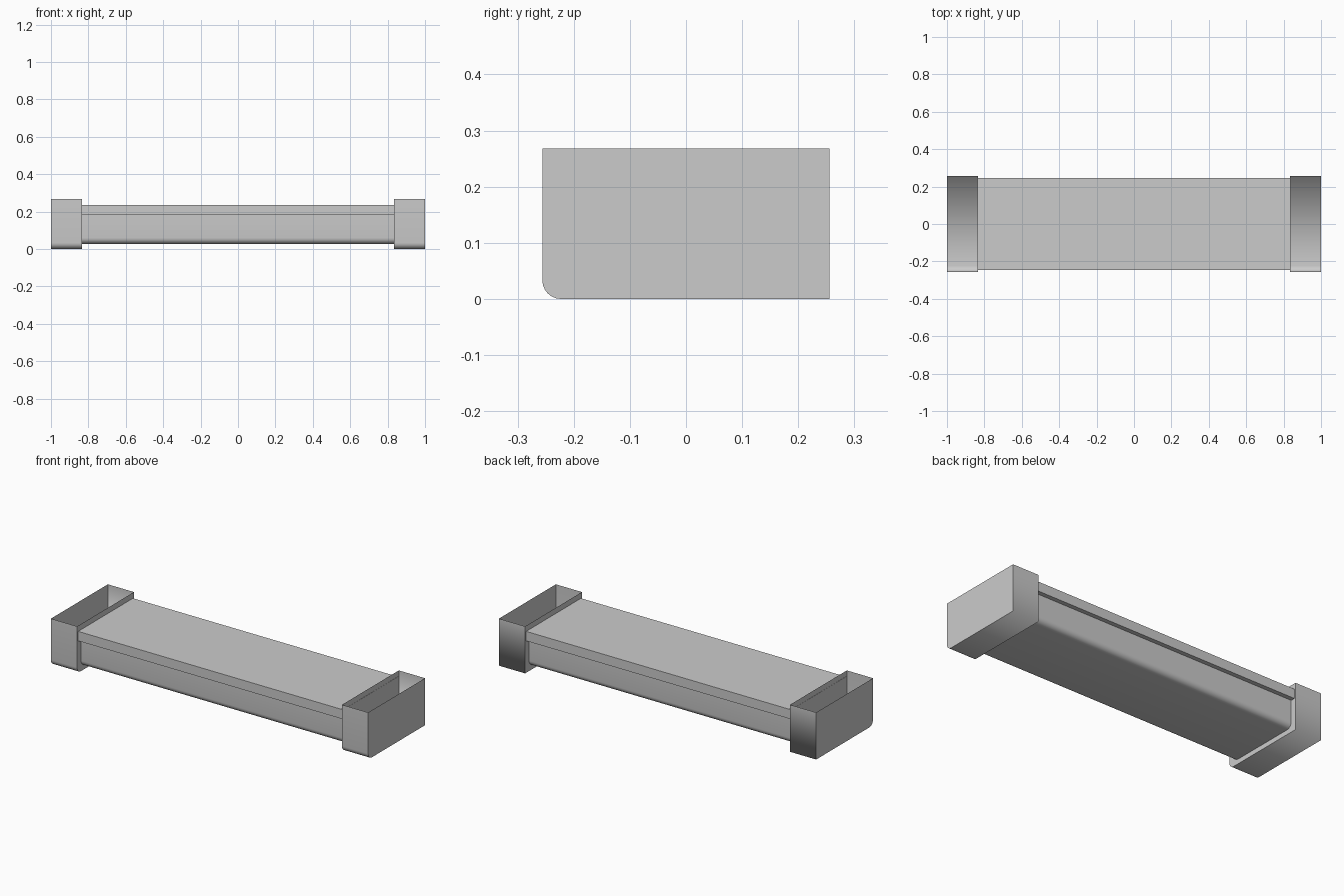
import bpy, bmesh, math

cube = bpy.data.objects.get("Cube")
if cube:
    bpy.data.objects.remove(cube, do_unlink=True)

# Single plain grey for every part
grey = bpy.data.materials.new("light_grey")
grey.use_nodes = True
colour = (0.6, 0.6, 0.6, 1)
grey.diffuse_color = colour
grey.node_tree.nodes["Principled BSDF"].inputs["Base Color"].default_value = colour


def corner(y, z, radius, start, steps=6):
    """Quarter circle of (y, z) points, beginning at angle start."""
    angles = [math.radians(start + 90 * i / steps) for i in range(steps + 1)]
    return [(y + radius * math.cos(a), z + radius * math.sin(a)) for a in angles]


def channel(name, profile, x0, x1, open_top=False, smooth=True):
    """Sweep a (y, z) profile along x with flat ends; the last side is the top."""
    bm = bmesh.new()
    a, b = ([bm.verts.new((x, y, z)) for y, z in profile] for x in (x0, x1))
    n = len(profile)
    for i in range(n - 1 if open_top else n):
        j = (i + 1) % n
        face = bm.faces.new((a[i], a[j], b[j], b[i]))
        face.smooth = smooth and i < n - 1
    bm.faces.new(a)
    bm.faces.new(b)
    bmesh.ops.recalc_face_normals(bm, faces=bm.faces)
    # An open box is oriented so that its floor faces down
    bm.faces.ensure_lookup_table()
    floor = min(bm.faces, key=lambda f: f.calc_center_median().z)
    if floor.normal.z > 0:
        bmesh.ops.reverse_faces(bm, faces=bm.faces)
    mesh = bpy.data.meshes.new(name)
    bm.to_mesh(mesh)
    bm.free()
    mesh.materials.append(grey)
    obj = bpy.data.objects.new(name, mesh)
    bpy.context.collection.objects.link(obj)
    return obj


DEPTH, HEIGHT, INNER = 0.256, 0.268, 0.835
BODY_END = INNER + 0.001
RADIUS = 0.033

# Open-topped end boxes, rounded only at the lower front edge
box = ([(-DEPTH, HEIGHT)] + corner(-DEPTH + RADIUS, RADIUS, RADIUS, 180)
       + [(DEPTH, 0), (DEPTH, HEIGHT)])
for side, sign in (("left", 1), ("right", -1)):
    channel(side + "_end_box", box, sign * INNER, sign, open_top=True)

# Long tray between the boxes, rounded along both lower edges
TRAY, BASE, RIM = 0.222, 0.027, 0.182
tray = ([(-TRAY, RIM)] + corner(-TRAY + RADIUS, BASE + RADIUS, RADIUS, 180)
        + corner(TRAY - RADIUS, BASE + RADIUS, RADIUS, 270) + [(TRAY, RIM)])
channel("tray", tray, -BODY_END, BODY_END)

# Flat lid overhanging the tray at front and back
LID, TOP = 0.247, 0.236
lid = [(-LID, TOP), (-LID, RIM), (LID, RIM), (LID, TOP)]
channel("lid", lid, -BODY_END, BODY_END, smooth=False)
